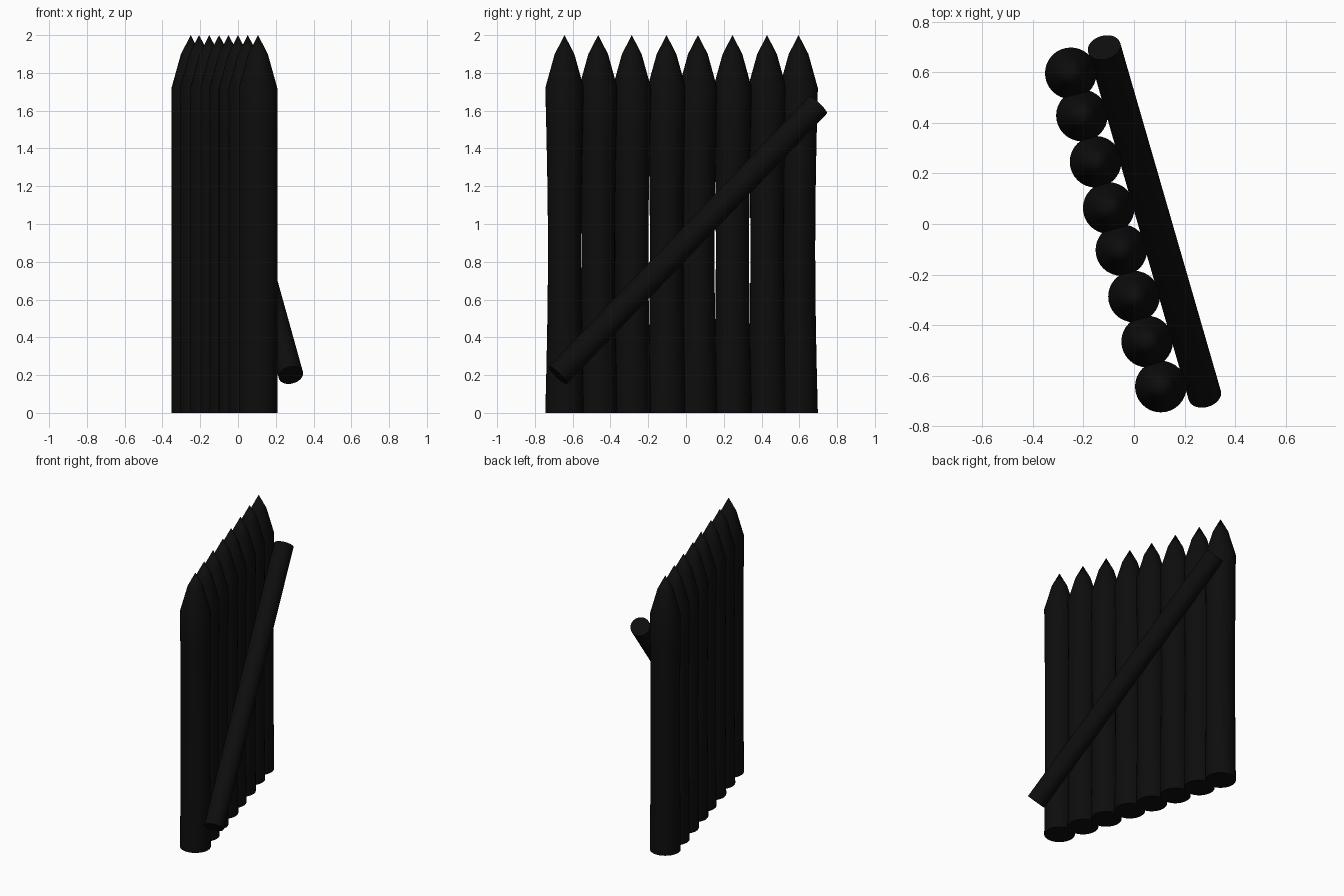
import bpy, bmesh, math
from mathutils import Vector

if "Cube" in bpy.data.objects:
    bpy.data.objects.remove(bpy.data.objects["Cube"])

wood = bpy.data.materials.new("charred_wood")
wood.diffuse_color = (0.004, 0.004, 0.004, 1)
wood.use_nodes = True
wood.node_tree.nodes["Principled BSDF"].inputs["Base Color"].default_value = wood.diffuse_color


def finish(name, bm):
    bmesh.ops.recalc_face_normals(bm, faces=bm.faces)
    mesh = bpy.data.meshes.new(name)
    bm.to_mesh(mesh)
    bm.free()
    mesh.materials.append(wood)
    obj = bpy.data.objects.new(name, mesh)
    bpy.context.collection.objects.link(obj)
    bpy.ops.object.select_all(action='DESELECT')
    obj.select_set(True)
    bpy.context.view_layer.objects.active = obj
    bpy.ops.object.shade_smooth_by_angle(angle=math.radians(30))
    return obj


def lathe(name, rings, start, sides=32):
    """Closed post from (z, x radius, y radius) rings, ending in a point."""
    bm = bmesh.new()
    loops = []
    for z, rx, ry in rings:
        loops.append([bm.verts.new((start[0] + rx * math.cos(a), start[1] + ry * math.sin(a), z))
                      for a in (2 * math.pi * i / sides for i in range(sides))])
    for low, high in zip(loops, loops[1:]):
        for i in range(sides):
            j = (i + 1) % sides
            bm.faces.new((low[i], low[j], high[j], high[i]))
    bm.faces.new(loops[0][::-1])
    tip = bm.verts.new((start[0], start[1], 2.0))
    for i in range(sides):
        bm.faces.new((loops[-1][i], loops[-1][(i + 1) % sides], tip))
    return finish(name, bm)


# Sharpened posts, slightly waisted along the row
R = 0.102
post_rings = [(1.72 * i / 8, R, R - 0.014 * math.sin(math.pi * i / 8)) for i in range(9)]
post_rings.append((1.9, 0.052, 0.052))
post_spots = [(0.106, -0.643), (0.052, -0.465), (0.0, -0.287), (-0.05, -0.103),
              (-0.10, 0.063), (-0.152, 0.246), (-0.206, 0.429), (-0.25, 0.596)]
for n, spot in enumerate(post_spots, 1):
    lathe(f"post_{n}", post_rings, spot)

# Diagonal brace log leaning across the row
low, high = Vector((0.28, -0.678, 0.2)), Vector((-0.118, 0.698, 1.63))
axis = high - low
bm = bmesh.new()
bmesh.ops.create_cone(bm, cap_ends=True, segments=32, radius1=0.066, radius2=0.066, depth=axis.length)
brace = finish("diagonal_brace", bm)
brace.location = (low + high) / 2
brace.rotation_euler = axis.to_track_quat('Z', 'Y').to_euler()
